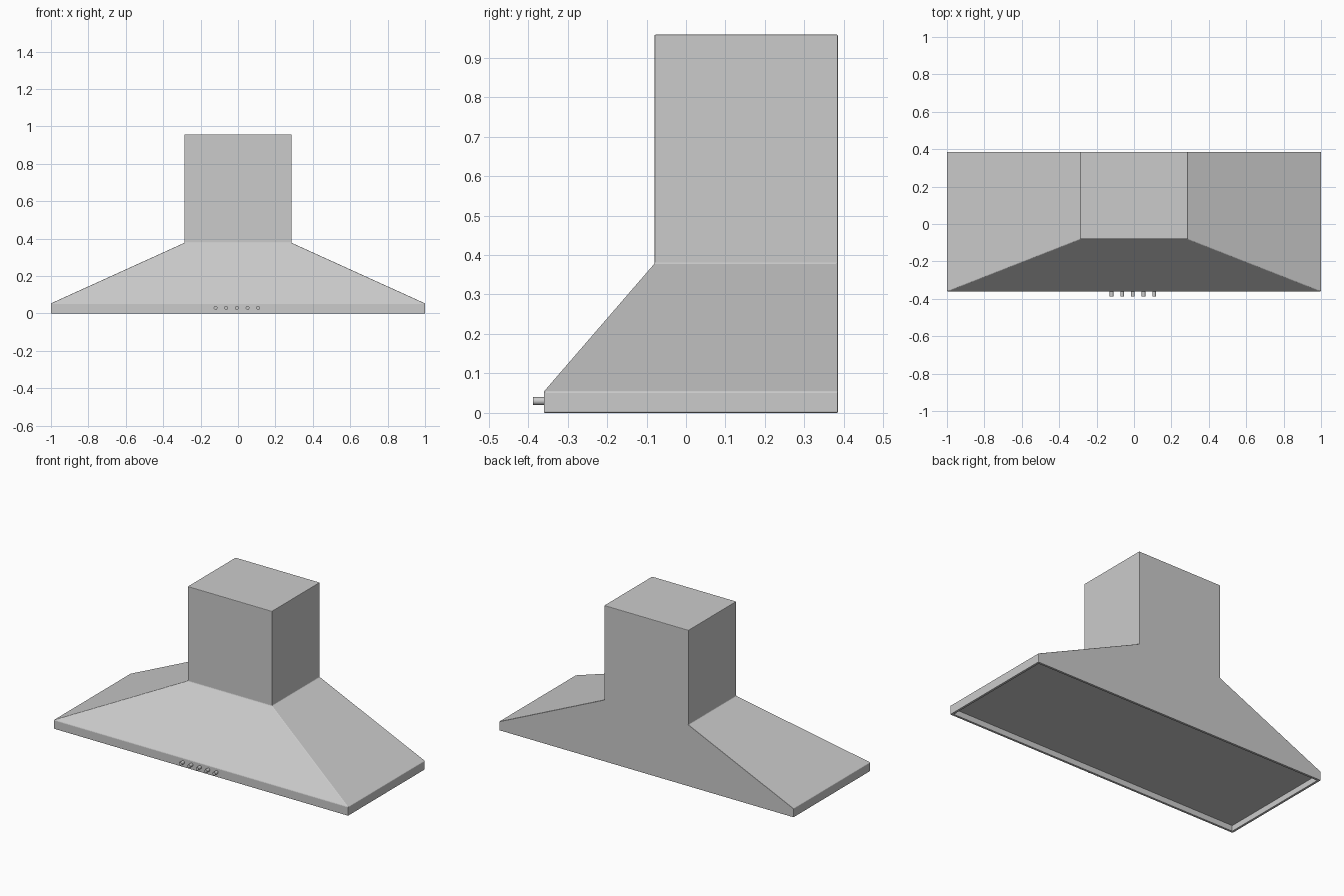
import bpy, bmesh
from math import pi

if "Cube" in bpy.data.objects:
    bpy.data.objects.remove(bpy.data.objects["Cube"])

BACK = 0.385


def rect(bm, hx, front, back, z):
    return [bm.verts.new(p) for p in
            ((-hx, front, z), (hx, front, z), (hx, back, z), (-hx, back, z))]


def lofted(name, sections, bevel):
    """Closed body skinned through rectangular sections."""
    bm = bmesh.new()
    rings = [rect(bm, *s) for s in sections]
    for a, b in zip(rings, rings[1:]):
        for i in range(4):
            j = (i + 1) % 4
            bm.faces.new((a[i], a[j], b[j], b[i]))
    bm.faces.new(rings[0][::-1])
    bm.faces.new(rings[-1])
    bmesh.ops.recalc_face_normals(bm, faces=bm.faces[:])
    mesh = bpy.data.meshes.new(name)
    bm.to_mesh(mesh)
    bm.free()
    ob = bpy.data.objects.new(name, mesh)
    bpy.context.collection.objects.link(ob)
    mod = ob.modifiers.new("soft_edges", 'BEVEL')
    mod.width = bevel
    mod.segments = 2
    mod.limit_method = 'ANGLE'
    mod.angle_limit = 0.3
    return ob


# Hood: recessed underside, lip, upright rim, sloped canopy, square chimney
lofted("hood", [
    (0.985, -0.345, BACK - 0.015, 0.035),
    (0.985, -0.345, BACK - 0.015, 0.0),
    (1.0, -0.36, BACK, 0.0),
    (1.0, -0.36, BACK, 0.054),
    (0.286, -0.08, BACK, 0.378),
    (0.286, -0.08, BACK, 0.958),
], 0.003)

# Row of control buttons on the front rim
for i in range(5):
    bpy.ops.mesh.primitive_cylinder_add(
        vertices=20, radius=0.01, depth=0.035,
        location=(-0.006 + (i - 2) * 0.057, -0.3695, 0.03), rotation=(pi / 2, 0, 0))
    button = bpy.context.object
    button.name = f"button_{i + 1}"
    bpy.ops.object.shade_smooth_by_angle()
